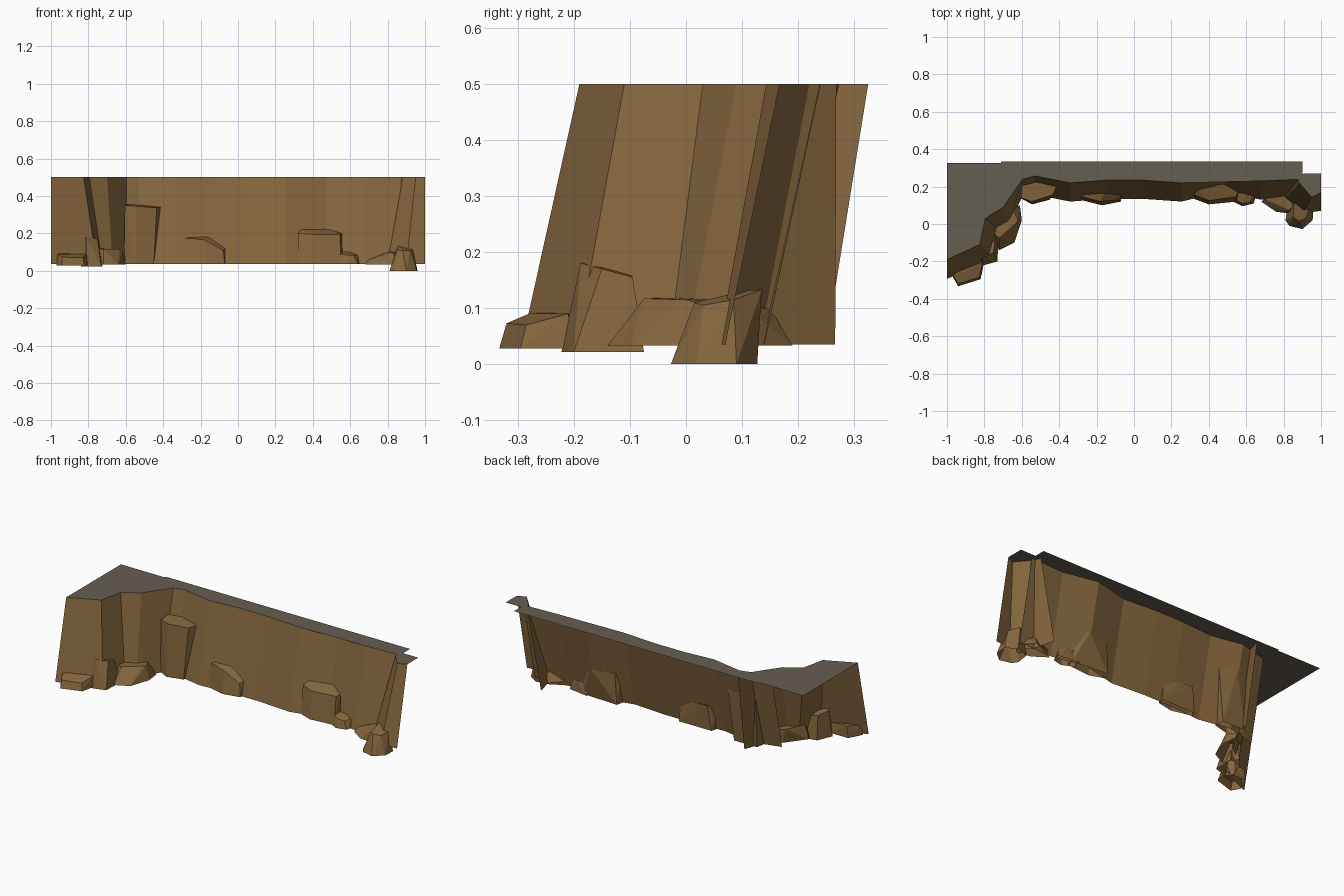
import bpy, bmesh
from mathutils import Vector

TOP, BOT = 0.5, 0.035


def material(name, rgb):
    m = bpy.data.materials.new(name)
    m.diffuse_color = (*rgb, 1)
    return m


brown = material("brown_rock", (0.235, 0.133, 0.047))
grey = material("grey_ground", (0.130, 0.112, 0.085))


def finish(name, bm, *mats):
    me = bpy.data.meshes.new(name)
    bm.to_mesh(me)
    bm.free()
    for m in mats:
        me.materials.append(m)
    ob = bpy.data.objects.new(name, me)
    bpy.context.collection.objects.link(ob)
    return ob


def cliff(name, top, bottom, back):
    """Leaning wall between two polylines, with a flat ground cap reaching the back points."""
    bm = bmesh.new()
    t = [bm.verts.new((x, y, TOP)) for x, y in top]
    b = [bm.verts.new((x, y, BOT)) for x, y in bottom]
    for i in range(len(t) - 1):
        bm.faces.new((b[i], b[i + 1], t[i + 1], t[i]))
    cap = bm.faces.new(t + [bm.verts.new((x, y, TOP)) for x, y in back])
    cap.material_index = 1
    bmesh.ops.triangulate(bm, faces=[cap])
    finish(name, bm, brown, grey)


def rock(name, z0, base, top):
    """Faceted boulder: hull of a base outline and a tilted top outline, open underneath."""
    bm = bmesh.new()
    for x, y in base:
        bm.verts.new((x, y, z0))
    for p in top:
        bm.verts.new(p)
    bmesh.ops.convex_hull(bm, input=bm.verts[:])
    bmesh.ops.dissolve_limit(bm, angle_limit=0.06, verts=bm.verts[:], edges=bm.edges[:])
    bm.normal_update()
    under = [f for f in bm.faces if f.normal.z < -0.9]
    bmesh.ops.delete(bm, geom=under, context='FACES')
    finish(name, bm, brown)


# Middle wall
mid = [(-.71, .21), (-.53, .257), (-.34, .22), (-.14, .235), (.04, .235),
       (.255, .22), (.47, .273), (.68, .23), (.90, .24)]
cliff("middle_cliff", mid, [(x, y - .1) for x, y in mid], [(.90, .335), (-.71, .335)])

# Left corner wall
cliff("left_cliff",
      [(-1, -.19), (-.825, -.11), (-.795, .03), (-.70, .09), (-.595, .24), (-.57, .325)],
      [(-1, -.293), (-.755, -.195), (-.725, -.03), (-.67, 0), (-.60, .14), (-.56, .25)],
      [(-1, .325)])

# Right corner wall
cliff("right_cliff",
      [(.86, .268), (.885, .22), (.95, .143), (1, .167)],
      [(.77, .266), (.80, .13), (.90, .058), (1, .07)],
      [(1, .27)])

# Boulders along the foot
rock("boulder_far_left", .028,
     [(-.97, -.28), (-.94, -.333), (-.82, -.295), (-.80, -.2), (-.93, -.2)],
     [(-.965, -.28, .09), (-.94, -.32, .073), (-.83, -.285, .07), (-.81, -.21, .09), (-.92, -.2, .095)])
rock("boulder_left_upright", .022,
     [(-.84, -.18), (-.81, -.222), (-.73, -.2), (-.725, -.075), (-.80, -.09)],
     [(-.83, -.16, .182), (-.81, -.188, .18), (-.75, -.15, .17), (-.745, -.095, .155), (-.80, -.1, .165)])
rock("boulder_left_corner", .033,
     [(-.77, -.06), (-.72, -.14), (-.64, -.1), (-.60, .02), (-.61, .1), (-.68, .06)],
     [(-.75, -.05, .118), (-.72, -.075, .117), (-.635, .0, .115), (-.62, .02, .11), (-.65, .085, .112), (-.70, .06, .118)])
rock("tall_slab", BOT,
     [(-.61, .14), (-.545, .105), (-.45, .13), (-.45, .19), (-.60, .19)],
     [(-.605, .14, .35), (-.545, .12, .345), (-.435, .155, .337), (-.415, .2, .34), (-.52, .225, .352), (-.60, .205, .355)])
rock("boulder_middle", BOT,
     [(-.29, .13), (-.17, .1), (-.07, .12), (-.065, .16), (-.28, .16)],
     [(-.29, .14, .12), (-.275, .145, .175), (-.18, .12, .165), (-.08, .13, .11), (-.07, .155, .12), (-.16, .165, .18), (-.26, .17, .182)])
rock("block_right", BOT,
     [(.32, .135), (.40, .105), (.55, .12), (.56, .17), (.33, .18)],
     [(.32, .155, .20), (.40, .125, .195), (.545, .145, .195), (.555, .17, .20), (.48, .215, .222), (.34, .185, .222)])
rock("boulder_right_small", BOT,
     [(.51, .13), (.58, .095), (.64, .11), (.655, .16), (.53, .18)],
     [(.515, .14, .09), (.58, .11, .085), (.62, .115, .08), (.64, .15, .085), (.60, .165, .1), (.53, .165, .1)])
rock("boulder_right_low", .033,
     [(.68, .12), (.76, .065), (.85, .055), (.90, .12), (.82, .19)],
     [(.70, .135, .06), (.76, .1, .07), (.83, .075, .095), (.87, .11, .1), (.80, .15, .1)])
rock("boulder_right_front", 0,
     [(.81, .02), (.83, -.01), (.90, -.027), (.955, .02), (.96, .09), (.90, .127), (.82, .1)],
     [(.85, .04, .11), (.88, .015, .11), (.92, .03, .105), (.935, .085, .115), (.89, .135, .133), (.855, .11, .132)])
